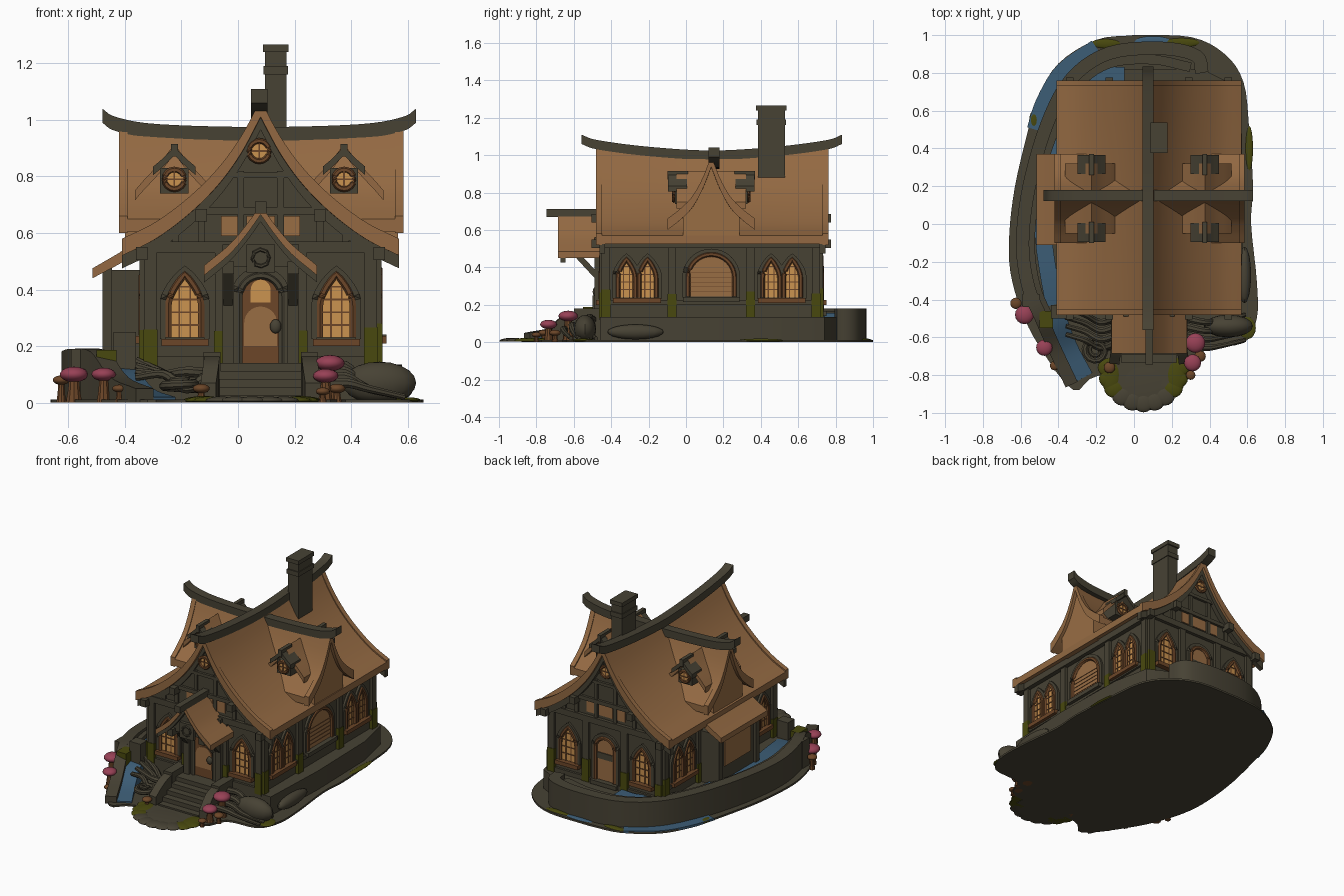
import bpy, bmesh, math, random
from mathutils import Vector as V

if "Cube" in bpy.data.objects:
    bpy.data.objects.remove(bpy.data.objects["Cube"])
random.seed(4)

def material(name, r, g, b):
    m = bpy.data.materials.new(name)
    m.diffuse_color = [((v / 255 + .055) / 1.055) ** 2.4 for v in (r, g, b)] + [1]
    m.use_nodes = True
    m.node_tree.nodes["Principled BSDF"].inputs["Base Color"].default_value = m.diffuse_color
    return m
STONE = material("dark timber and stone", 71, 66, 52)
THATCH = material("thatch", 147, 105, 66)
GLASS = material("amber glass", 203, 147, 80)
BROWN = material("brown wood", 108, 70, 40)
TAN = material("tan plaster", 153, 109, 68)
MOSS = material("moss", 73, 73, 14)
WATER = material("water", 60, 93, 118)
PINK = material("mushroom pink", 152, 65, 86)

def finish(name, bm, mat, angle=35):
    bmesh.ops.recalc_face_normals(bm, faces=bm.faces)
    me = bpy.data.meshes.new(name)
    bm.to_mesh(me); bm.free()
    me.materials.append(mat)
    me.shade_smooth()
    me.set_sharp_from_angle(angle=math.radians(angle))
    ob = bpy.data.objects.new(name, me)
    bpy.context.collection.objects.link(ob)
    return ob

def loft(name, rings, mat):
    bm = bmesh.new()
    vs = [[bm.verts.new((p[0], p[1], max(p[2], 0))) for p in r] for r in rings]
    n = len(rings[0])
    for a, b in zip(vs, vs[1:]):
        for i in range(n):
            bm.faces.new((a[i], a[(i + 1) % n], b[(i + 1) % n], b[i]))
    bm.faces.new(vs[0]); bm.faces.new(vs[-1][::-1])
    return finish(name, bm, mat)

def box(name, x0, x1, y0, y1, z0, z1, mat=STONE):
    return loft(name, [[(x0, y0, z), (x1, y0, z), (x1, y1, z), (x0, y1, z)] for z in (z0, z1)], mat)

def curve(pts, n=5):
    pts = [V(p) for p in pts]
    e = [2 * pts[0] - pts[1]] + pts + [2 * pts[-1] - pts[-2]]
    out = []
    for a, b, c, d in zip(e, e[1:], e[2:], e[3:]):
        for t in [i / n for i in range(n)]:
            out.append(.5 * (2 * b + (c - a) * t + (2 * a - 5 * b + 4 * c - d) * t * t + (3 * b - a - 3 * c + d) * t ** 3))
    return out + [pts[-1]]

def tube(name, pts, r, mat, sides=8, taper=1.0):
    rings = []
    for i, p in enumerate(pts):
        d = (V(pts[min(i + 1, len(pts) - 1)]) - V(pts[max(i - 1, 0)])).normalized()
        a = d.cross(V((0, 0, 1)) if abs(d.z) < .95 else V((0, 1, 0))).normalized()
        b = d.cross(a)
        q = r * (1 + (taper - 1) * i / (len(pts) - 1))
        rings.append([V(p) + q * (a * math.cos(t) + b * math.sin(t))
                      for t in [math.tau * (k + .5) / sides for k in range(sides)]])
    return loft(name, rings, mat)

def wall(name, pts, w, mat):
    """Rectangular sweep along (x, y, bottom, top) points."""
    rings = []
    p4 = curve([V(p) for p in pts])
    for i, p in enumerate(p4):
        d = (p4[min(i + 1, len(p4) - 1)].xy - p4[max(i - 1, 0)].xy).normalized() * w / 2
        l, r = (p.x - d.y, p.y + d.x), (p.x + d.y, p.y - d.x)
        rings.append([(*l, p.z), (*r, p.z), (*r, p.w), (*l, p.w)])
    return loft(name, rings, mat)

def ball(name, loc, s, mat):
    bm = bmesh.new()
    bmesh.ops.create_uvsphere(bm, u_segments=16, v_segments=10, radius=1)
    for v in bm.verts:
        v.co = V((v.co.x * s[0], v.co.y * s[1], v.co.z * s[2])) + V(loc)
        v.co.z = max(v.co.z, .003)
    return finish(name, bm, mat)

def full(prof):
    p = curve([(d, z, 0) for d, z in prof])
    return [(-q.x, q.y) for q in p[:0:-1]] + [(q.x, q.y) for q in p]

def roof(name, prof, axis, c, a0, a1, thick, sag=0, mat=THATCH, drop=0, mid=None):
    top = full(prof)
    zl, zh = top[0][1], max(z for _, z in top)
    m, h = (mid or ((a0 + a1) / 2, (a1 - a0) / 2))
    rings = []
    for i in range(9):
        a = a0 + (a1 - a0) * i / 8
        f = lambda z: z - drop - sag * (1 - ((a - m) / h) ** 2) * (z - zl) / (zh - zl)
        loop = [(d, f(z)) for d, z in top] + [(d, f(z) - thick) for d, z in top[::-1]]
        rings.append([(c + d, a, z) if axis == 'y' else (a, c + d, z) for d, z in loop])
    return loft(name, rings, mat)

C, CY = .08, .135
MAIN = [(0, 1.06), (.07, .93), (.15, .82), (.25, .72), (.37, .63), (.49, .57)]
CROSS = [(0, .985), (.05, .86), (.105, .765), (.17, .70), (.235, .65)]

# roofs with raised rims at the gable ends
def rimmed(name, prof, axis, c, a0, a1, sag):
    m = ((a0 + a1) / 2, (a1 - a0) / 2)
    roof(name, prof, axis, c, a0, a1, .045, sag)
    for s, e in ((a0 - .006, a0 + .025), (a1 - .025, a1 + .006)):
        roof(name + "_rim", prof, axis, c, s, e, .06, sag, THATCH, -.01, m)
rimmed("main_roof", MAIN, 'y', C, -.475, .755, .04)
rimmed("cross_roof", CROSS, 'x', CY, -.415, .58, .025)
wall("main_ridge_beam", [(C - .005, y, z - .05, z) for y, z in
     ((-.56, 1.11), (-.47, 1.08), (-.2, 1.045), (.14, 1.025), (.48, 1.045), (.75, 1.08), (.835, 1.11))], .058, STONE)
wall("cross_ridge_beam", [(x, .15, z - .05, z) for x, z in
     ((-.48, 1.04), (-.43, 1.01), (-.28, .985), (.08, .975), (.43, .985), (.58, 1.01), (.63, 1.04))], .058, STONE)

# house body following the roof curve
def body(name, prof, axis, c, a0, a1, base, hw, mat, drop=.03):
    pts = [(-hw, base)] + [(max(-hw, min(hw, d)), z - drop) for d, z in full(prof)] + [(hw, base)]
    return loft(name, [[(c + d, a, z) if axis == 'y' else (a, c + d, z) for d, z in pts] for a in (a0, a1)], mat)
body("house_body", MAIN, 'y', C, -.445, .715, .12, .41, STONE, .05)
body("cross_gable", CROSS, 'x', CY, -.4, .566, .54, .15, TAN)
for a in (-.462, .715):
    roof("bargeboard", MAIN, 'y', C, a, a + .03, .05, 0, STONE, .045)

# local wall coordinates
def P(side, u, z, d):
    return {'F': (u, -.445 - d, z), 'B': (u, .715 + d, z), 'R': (.49 + d, u, z), 'L': (-.33 - d, u, z)}[side]

def plate(name, side, pts, d0, d1, mat):
    return loft(name, [[P(side, u, z, d) for u, z in pts] for d in (d0, d1)], mat)

def panel(name, side, u0, u1, z0, z1, d, mat=STONE):
    return plate(name, side, [(u0, z0), (u1, z0), (u1, z1), (u0, z1)], -.01, d, mat)

def arch(u, z, w, h, pointed):
    s = h * (.5 if pointed else max(.1, 1 - w / h))
    right = []
    for i in range(9):
        t = i / 8
        right.append((w * (1 - t ** 1.8), s + (h - s) * t) if pointed else
                     (w * math.cos(t * math.pi / 2), s + (h - s) * math.sin(t * math.pi / 2)))
    pts = [(w, 0)] + right + [(-a, b) for a, b in right[-2::-1]] + [(-w, 0)]
    return [(u + a, z + b) for a, b in pts]

def window(name, side, u, z, w, h, pointed=True, glass=GLASS, bars=2, frame=BROWN, off=0):
    a = arch(u, z, w, h, pointed)
    plate(name + "_glass", side, a, -.01, .008 + off, glass)
    tube(name + "_frame", [P(side, p, q, .01 + off) for p, q in a], .013, frame, 6)
    tube(name + "_surround", [P(side, p, q, .004 + off) for p, q in arch(u, z - .005, w + .02, h + .025, pointed)], .014, STONE, 4)
    panel(name + "_sill", side, u - w - .025, u + w + .025, z - .03, z - .004, .035 + off, BROWN if bars else STONE)
    for i in range(bars):
        x = w * (2 * (i + 1) / (bars + 1) - 1)
        top = h * (.5 + .5 * (1 - abs(x) / w) ** .55)
        panel(name + "_bar", side, u + x - .003, u + x + .003, z, z + top, .012 + off, BROWN)
    for k in range(1, 5 if bars else 0):
        y = h * k / 5
        q = w if y < h / 2 else w * (1 - (2 * y / h - 1) ** 1.8)
        panel(name + "_crossbar", side, u - q, u + q, z + y - .003, z + y + .003, .012 + off, BROWN)

def post(side, u, top=.55, w=.022):
    panel("post", side, u - w, u + w, .12, top, .018)
    panel("post_moss", side, u - w - .003, u + w + .003, .13, .25 + .04 * random.random(), .021, MOSS)

# front and back walls, gables
for s in 'FB':
    for k in (-1, 1):
        window("arched_window", s, C + k * .268, .23, .058, .225)
        post(s, C + k * .39)
        post(s, C + k * .14)
        for d, t in ((.07, .82), (.21, .72), (.3, .64)):
            panel("gable_stud", s, C + k * d - .012, C + k * d + .012, .56, t, .012)
        panel("gable_plaster", s, C + k * .11 - .03, C + k * .11 + .03, .59, .66, .006, TAN)
        for d, z in ((.21, .69), (.42, .555)):
            e = P(s, C + k * d, z, .06)
            box("purlin_end", e[0] - .02, e[0] + .02, min(e[1], .135), max(e[1], .135), z - .05, z - .005)
    panel("gable_plaster", s, C - .05, C + .05, .59, .66, .006, TAN)
    panel("wall_plate_beam", s, C - .42, C + .42, .53, .57, .022)
    panel("gable_collar", s, C - .25, C + .25, .665, .69, .016)
    panel("gable_collar", s, C - .12, C + .12, .795, .815, .016)
    panel("base_rail", s, C - .41, C + .41, .13, .165, .015)
    ring = [(C - .005 + .036 * math.cos(math.tau * i / 16), .89 + .036 * math.sin(math.tau * i / 16)) for i in range(17)]
    plate("round_window", s, ring[:-1], -.01, .012, GLASS)
    tube("round_frame", [P(s, u, z, .012) for u, z in ring], .01, BROWN, 6)
    panel("round_bar", s, C - .008, C - .002, .856, .924, .016, BROWN)
    panel("round_bar", s, C - .04, C + .03, .887, .893, .016, BROWN)

# side walls
for s in 'RL':
    for u in (-.318, -.205, .455, .568):
        window("side_window", s, u, .24, .046, .205)
    for u in (-.43, -.075, .345, .695):
        post(s, u)
    panel("eave_beam", s, -.45, .72, .515, .545, .025)
    panel("base_rail", s, -.45, .72, .2, .225, .014)
window("big_arch_panel", 'R', CY, .245, .125, .225, False, TAN, 0)
for i in range(5):
    panel("plank_line", 'R', CY - .12, CY + .12, .27 + i * .025, .273 + i * .025, .011, BROWN)

# lean-to on the left
box("lean_to_body", -.465, -.3, -.07, .34, .12, .47)
for y in (-.07, .31):
    box("lean_to_post", -.48, -.445, y - .01, y + .03, .12, .48)
box("lean_to_shutter", -.472, -.46, 0, .27, .24, .44, TAN)
loft("lean_to_roof", [[(-.33, y, .6), (-.42, y, .53), (-.515, y, .475), (-.515, y, .44), (-.42, y, .49), (-.33, y, .55)]
                      for y in (-.11, .37)], THATCH)

# dormers through the cross roof
for k in (-1, 1):
    x = .075 + k * .3
    box("dormer_body", x - .05, x + .05, -.06, .33, .74, .83)
    roof("dormer_saddle", [(0, .915), (.05, .85), (.11, .785), (.14, .75)], 'y', x, -.05, .32, .035)
    for y0, y1 in ((-.095, .005), (.265, .365)):
        roof("dormer_cap", [(0, .905), (.04, .865), (.075, .835)], 'y', x, y0, y1, .03, 0, STONE)
        box("dormer_ridge", x - .012, x + .012, y0 - .005, y1 + .005, .87, .915)
    for y in (-.065, .335):
        ring = [(x + .034 * math.cos(math.tau * i / 16), y, .79 + .034 * math.sin(math.tau * i / 16)) for i in range(17)]
        loft("dormer_glass", [[(p[0], y + e, p[2]) for p in ring[:-1]] for e in (-.004, .004)], GLASS)
        tube("dormer_frame", ring, .011, BROWN, 6)
        box("dormer_bar", x - .003, x + .003, y - .008, y + .008, .76, .82, BROWN)
        box("dormer_bar", x - .03, x + .03, y - .008, y + .008, .787, .793, BROWN)

# chimney
box("chimney", .095, .172, .385, .528, .88, 1.25)
box("chimney_band", .09, .177, .378, .535, 1.16, 1.19)
box("chimney_cap", .088, .178, .375, .538, 1.24, 1.266)

# doors, porch and steps
window("front_door", 'F', C, .14, .075, .31, False, BROWN, 0, STONE, .015)
plate("door_panel", 'F', arch(C, .2, .058, .14, False), .02, .027, TAN)
plate("door_light", 'F', arch(C, .355, .035, .08, False), .02, .027, GLASS)
ball("door_knob", (.133, -.485, .27), (.02, .014, .025), STONE)
window("back_door", 'B', C, .17, .07, .28, False, TAN, 0, BROWN)
panel("back_door_rail", 'B', C - .065, C + .065, .31, .35, .014)
PORCH = [(0, .7), (.05, .63), (.11, .56), (.2, .485)]
roof("porch_roof", PORCH, 'y', C, -.685, -.44, .035)
roof("porch_bargeboard", PORCH, 'y', C, -.67, -.645, .03, 0, STONE, .03)
box("porch_ridge", C - .02, C + .02, -.745, -.44, .67, .712)
body("porch_gable", PORCH, 'y', C, -.63, -.46, .48, .11, STONE)
box("porch_crest", C - .05, C + .05, -.65, -.625, .46, .56)
tube("crest_carving", [(C + .03 * math.sin(t * .8), -.652, .512 - .03 * math.cos(t * .8)) for t in range(9)], .007, STONE, 6)
for k in (-1, 1):
    x = C + k * .115
    box("porch_post", x - .02, x + .02, -.49, -.44, .13, .56)
    box("porch_beam", x - .02, x + .02, -.66, -.44, .455, .5)
    tube("porch_brace", [(x, -.465, .34), (x, -.58, .465)], .022, STONE, 4)
    box("step_cheek", C + k * .172 - .03, C + k * .172 + .03, -.6, -.44, 0, .18)
    wall("step_cheek_curve", [(C + k * .172, -.58, 0, .17), (C + k * .175, -.66, 0, .14), (C + k * .185, -.74, 0, .07)], .055, STONE)
for i in range(5):
    box("step", C - .145, C + .145, -.735 + i * .045, -.44, 0, .028 * (i + 1))

# ground plate, foundation, path
ground = [(0, 1), (.3, .99), (.48, .9), (.58, .75), (.61, .5), (.63, .2), (.62, 0), (.65, -.3), (.65, -.5), (.58, -.63),
          (.38, -.66), (.28, -.8), (-.18, -.8), (-.32, -.88), (-.5, -.65), (-.6, -.45), (-.655, -.25), (-.66, -.05),
          (-.63, .2), (-.56, .5), (-.51, .67), (-.4, .85), (-.2, .975)]
g = curve([(x, y, 0) for x, y in ground + ground[:1]], 4)[:-1]
loft("ground_plate", [[(p.x, p.y, z) for p in g] for z in (0, .012)], STONE)
f = [(.56, -.46), (.58, 0), (.57, .5), (.52, .74), (.36, .82), (-.2, .82), (-.38, .68), (-.5, .35), (-.52, 0), (-.46, -.46)]
loft("foundation", [[(x, y, z) for x, y in f] for z in (0, .135)], STONE)
ball("path_center", (.05, -.83, .006), (.2, .15, .014), STONE)
for i in range(11):
    t = math.pi * i / 10
    x, y = C - .03 - .19 * math.cos(t), -.76 - .185 * math.sin(t)
    ball("path_stone", (x, y, .006), (.055, .052, .016), MOSS if abs(x - .05) > .13 else STONE)
for k in (-1, 1):
    ball("path_moss", (.05 + k * .17, -.8, .006), (.055, .1, .018), MOSS)
box("path", -.1, .22, -.86, -.68, 0, .018)
for x, y, a, b in ((.61, .4, .02, .12), (.6, -.55, .045, .06), (-.53, .55, .025, .05), (.25, .96, .1, .025), (-.15, .955, .08, .025)):
    ball("moss_patch", (x, y, .01), (a, b, .009), MOSS)

# stream and its stone bank
wall("stream", [(-.05, .785, .01, .155), (-.2, .775, .01, .155), (-.38, .64, .01, .15), (-.445, .4, .01, .15), (-.48, 0, .01, .15),
                (-.45, -.28, .01, .15), (-.4, -.5, .01, .12), (-.34, -.66, .01, .05), (-.26, -.81, .01, .02)], .09, WATER)
wall("stream_bank", [(.36, .8, 0, .18), (.33, .89, 0, .18), (.15, .93, 0, .18), (-.13, .905, 0, .18), (-.33, .77, 0, .18),
     (-.46, .53, 0, .18), (-.555, .2, 0, .18), (-.59, -.1, 0, .18), (-.56, -.33, 0, .19), (-.49, -.5, 0, .18),
     (-.42, -.66, 0, .09), (-.33, -.85, 0, .05)], .07, STONE)
wall("bank_ledge", [(.3, .83, .01, .165), (.1, .87, .01, .165), (-.13, .85, .01, .165), (-.3, .73, .01, .165),
     (-.42, .5, .01, .165), (-.515, .2, .01, .165), (-.55, -.1, .01, .165), (-.52, -.33, .01, .165), (-.45, -.5, .01, .14)], .05, STONE)
wall("outer_water", [(-.525, .5, .003, .017), (-.475, .65, .003, .017), (-.375, .81, .003, .017), (-.2, .935, .003, .017)], .085, WATER)
ball("back_puddle", (.1, .965, .01), (.1, .03, .009), WATER)
box("bank_block", -.59, -.5, -.44, -.37, 0, .19)
box("bank_moss", -.5, -.43, -.55, -.46, .1, .187, MOSS)
box("stream_stone", -.44, -.36, -.5, -.43, .1, .25)

# rocks and roots
ball("side_rock", (.585, -.27, .055), (.035, .15, .04), STONE)
ball("front_rock", (.5, -.54, .07), (.13, .06, .075), STONE)
for k in range(4):
    y = -.5 - .045 * k
    tube("right_root", curve([(.28, y, .12 - .02 * k), (.38, y - .02, .13 - .02 * k), (.46, y - .01, .05), (.59, y + .02, .02)]), .022, STONE, 8, .5)
    tube("left_root", curve([(-.1, y, .1), (-.18, y - .02, .05 + .03 * (k % 3)), (-.26, y + .02, .1), (-.36, y + .05, .15 - .02 * k)]), .022, STONE, 8, .6)
tube("curled_root", [(-.2 + (.075 - .0022 * i) * math.cos(i * .5), -.67 + (.075 - .0022 * i) * math.sin(i * .5), .05 + .0015 * i)
                     for i in range(26)], .02, STONE, 8, .5)

# mushrooms
for x, y, r, h in ((-.58, -.48, .05, .1), (-.475, -.655, .043, .1), (-.625, -.42, .03, .08), (.325, -.63, .052, .14), (.31, -.735, .045, .095),
                   (.35, -.7, .03, .05), (-.13, -.76, .03, .05), (.3, -.8, .025, .04), (-.42, -.75, .025, .05)):
    tube("mushroom_stem", [(x, y, 0), (x, y, h * .4), (x, y, h)], r * .6, BROWN, 10, .55)
    ball("mushroom_cap", (x, y, h), (r, r, r * .55), PINK if r > .035 else BROWN)
